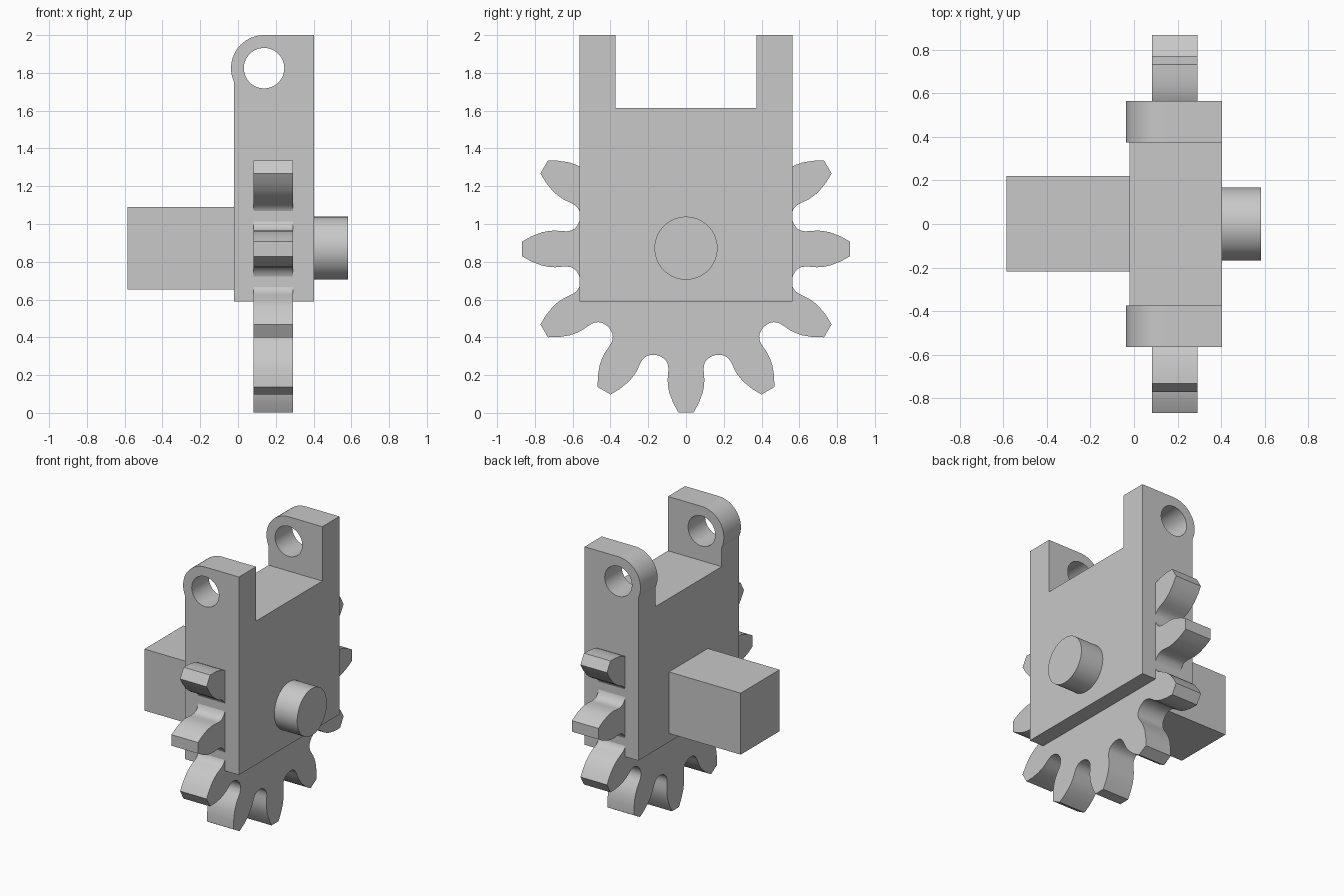
import bpy, bmesh, math
from mathutils import Vector

if "Cube" in bpy.data.objects:
    bpy.data.objects.remove(bpy.data.objects["Cube"], do_unlink=True)

grey = bpy.data.materials.new("plain grey")
grey.use_nodes = True
colour = (0.58, 0.58, 0.58, 1)
grey.diffuse_color = colour
grey.node_tree.nodes["Principled BSDF"].inputs["Base Color"].default_value = colour


def prism(name, profile, x0, x1):
    """Extrude a (y, z) outline along x."""
    bm = bmesh.new()
    face = bm.faces.new([bm.verts.new((x0, y, z)) for y, z in profile])
    out = bmesh.ops.extrude_face_region(bm, geom=[face])
    moved = [v for v in out["geom"] if isinstance(v, bmesh.types.BMVert)]
    bmesh.ops.translate(bm, verts=moved, vec=Vector((x1 - x0, 0, 0)))
    bmesh.ops.recalc_face_normals(bm, faces=bm.faces)
    mesh = bpy.data.meshes.new(name)
    bm.to_mesh(mesh)
    bm.free()
    ob = bpy.data.objects.new(name, mesh)
    bpy.context.collection.objects.link(ob)
    mesh.materials.append(grey)
    return ob


def box(name, x0, x1, y0, y1, z0, z1):
    return prism(name, [(y0, z0), (y1, z0), (y1, z1), (y0, z1)], x0, x1)


def cylinder(name, radius, length, centre, rotation):
    bpy.ops.mesh.primitive_cylinder_add(vertices=64, radius=radius, depth=length,
                                        location=centre, rotation=rotation)
    ob = bpy.context.object
    ob.name = name
    ob.data.materials.append(grey)
    return ob


def activate(ob):
    bpy.ops.object.select_all(action='DESELECT')
    bpy.context.view_layer.objects.active = ob
    ob.select_set(True)


def combine(ob, tool, operation):
    """Apply a boolean and remove the tool object."""
    tool.hide_render = True
    mod = ob.modifiers.new(operation.lower(), 'BOOLEAN')
    mod.operation, mod.object, mod.solver = operation, tool, 'EXACT'
    activate(ob)
    bpy.ops.object.modifier_apply(modifier=mod.name)
    bpy.data.objects.remove(tool, do_unlink=True)


def smooth(ob):
    activate(ob)
    bpy.ops.object.shade_smooth_by_angle(angle=math.radians(25))


# Forked body block
W, INNER, BACK, FRONT = 0.565, 0.373, -0.02, 0.403
BOTTOM, SLOT, TOP = 0.59, 1.613, 2.0
body = prism("forked_body", [(-W, BOTTOM), (W, BOTTOM), (W, TOP), (INNER, TOP),
                             (INNER, SLOT), (-INNER, SLOT), (-INNER, TOP), (-W, TOP)],
             BACK, FRONT)

# Rounded eyelets at the top of both arms
EYE_X, EYE_Z, EYE_R = 0.138, 1.825, 0.175
turn_y = (math.pi / 2, 0, 0)
combine(body, box("corner_cutter", -0.2, EYE_X, -1, 1, EYE_Z, 2.2), 'DIFFERENCE')
for side in (-1, 1):
    centre = (EYE_X, side * (W + INNER) / 2, EYE_Z)
    combine(body, cylinder("eyelet", EYE_R, W - INNER, centre, turn_y), 'UNION')
combine(body, cylinder("hole_cutter", 0.107, 2, (EYE_X, 0, EYE_Z), turn_y), 'DIFFERENCE')
smooth(body)

# Partial gear: nine teeth, the rest hidden in the body
AXIS_Z = 0.868
flank = [(0.583, 15), (0.585, 13.4), (0.592, 11.4), (0.603, 10), (0.618, 9), (0.638, 8.4),
         (0.66, 8.2), (0.70, 8.0), (0.735, 7.4), (0.767, 6.6), (0.82, 4.7), (0.868, 2.6)]
outline = []
for tooth in range(-210, 31, 30):
    rising = [(r, tooth - a) for r, a in flank]
    falling = [(r, tooth + a) for r, a in reversed(flank[1:])]
    outline += rising + falling
gear = prism("gear_sector", [(r * math.cos(math.radians(a)),
                              AXIS_Z + r * math.sin(math.radians(a))) for r, a in outline],
             0.083, 0.292)
smooth(gear)

# Round shaft stub on one side, square block on the other
stub = cylinder("shaft_stub", 0.167, 0.20, (0.483, 0, 0.872), (0, math.pi / 2, 0))
smooth(stub)
box("square_block", -0.585, BACK + 0.01, -0.217, 0.22, 0.652, 1.09)
